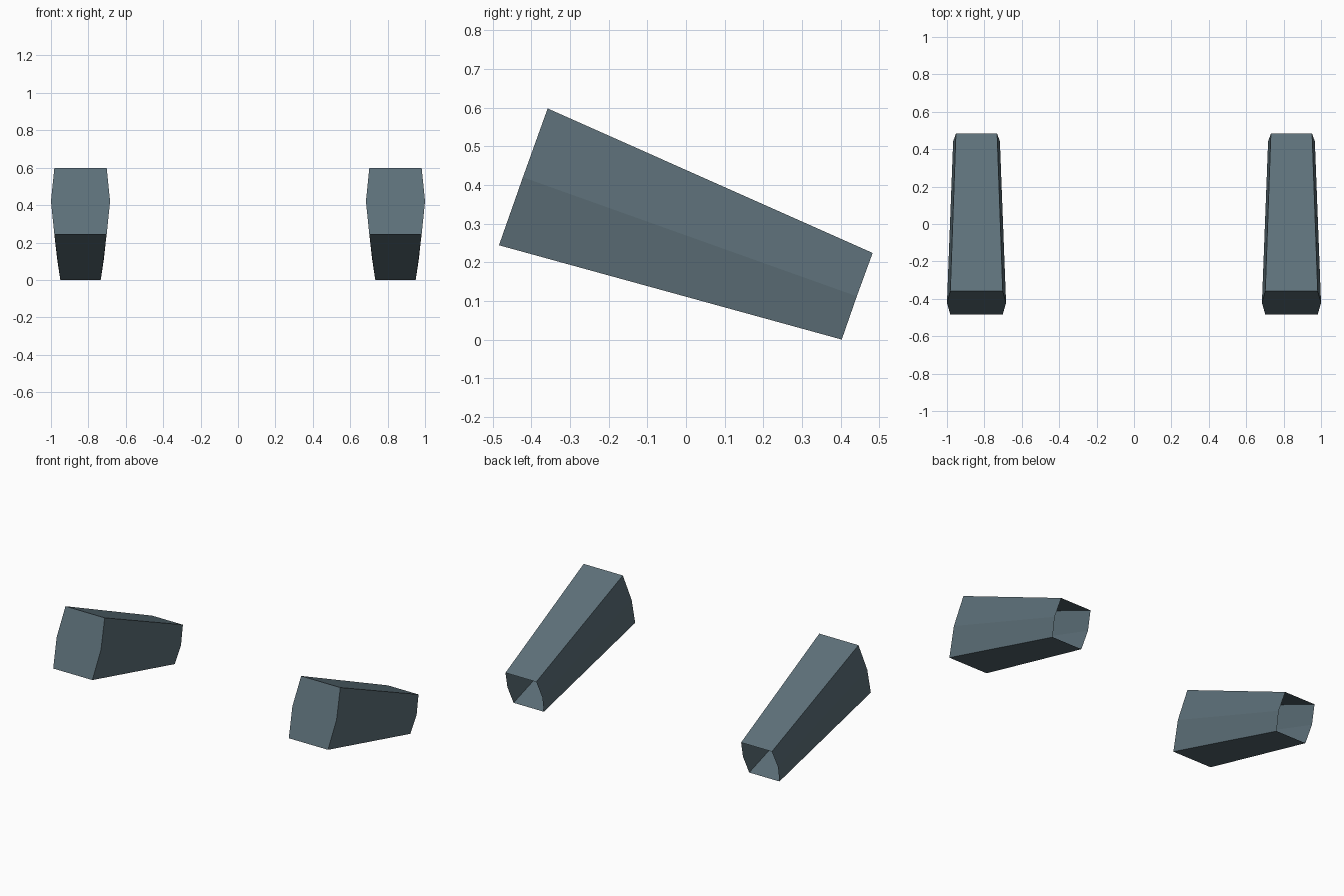
import bpy
import bmesh

if "Cube" in bpy.data.objects:
    bpy.data.objects.remove(bpy.data.objects["Cube"], do_unlink=True)

slate = bpy.data.materials.new("slate_blue_grey")
slate.use_nodes = True
colour = (0.11, 0.163, 0.192, 1)
slate.diffuse_color = colour
slate.node_tree.nodes["Principled BSDF"].inputs["Base Color"].default_value = colour

# Half of each six-sided end: (half width, y, z) from top to bottom
FRONT = [(0.14, -0.358, 0.598), (0.158, -0.422, 0.42), (0.14, -0.484, 0.244)]
REAR = [(0.11, 0.483, 0.224), (0.125, 0.442, 0.112), (0.108, 0.403, 0.0)]
CENTRE = 0.842


def ring(bm, half, centre):
    """Mirror a half section into a closed ring of vertices."""
    points = half + [(-w, y, z) for w, y, z in reversed(half)]
    return [bm.verts.new((centre + w, y, z)) for w, y, z in points]


def tapered_shell(name, centre):
    """Tapered tube, closed at the front and open at the rear."""
    bm = bmesh.new()
    front = ring(bm, FRONT, centre)
    rear = ring(bm, REAR, centre)
    bm.faces.new(front[::-1])
    for i in range(len(front)):
        j = (i + 1) % len(front)
        bm.faces.new((front[i], front[j], rear[j], rear[i]))
    bmesh.ops.recalc_face_normals(bm, faces=bm.faces)
    # The front cap must face forward
    bm.faces.ensure_lookup_table()
    bm.normal_update()
    if bm.faces[0].normal.y > 0:
        bmesh.ops.reverse_faces(bm, faces=bm.faces)
    mesh = bpy.data.meshes.new(name)
    bm.to_mesh(mesh)
    bm.free()
    mesh.materials.append(slate)
    bpy.context.collection.objects.link(bpy.data.objects.new(name, mesh))


tapered_shell("left_tapered_shell", CENTRE)
tapered_shell("right_tapered_shell", -CENTRE)
